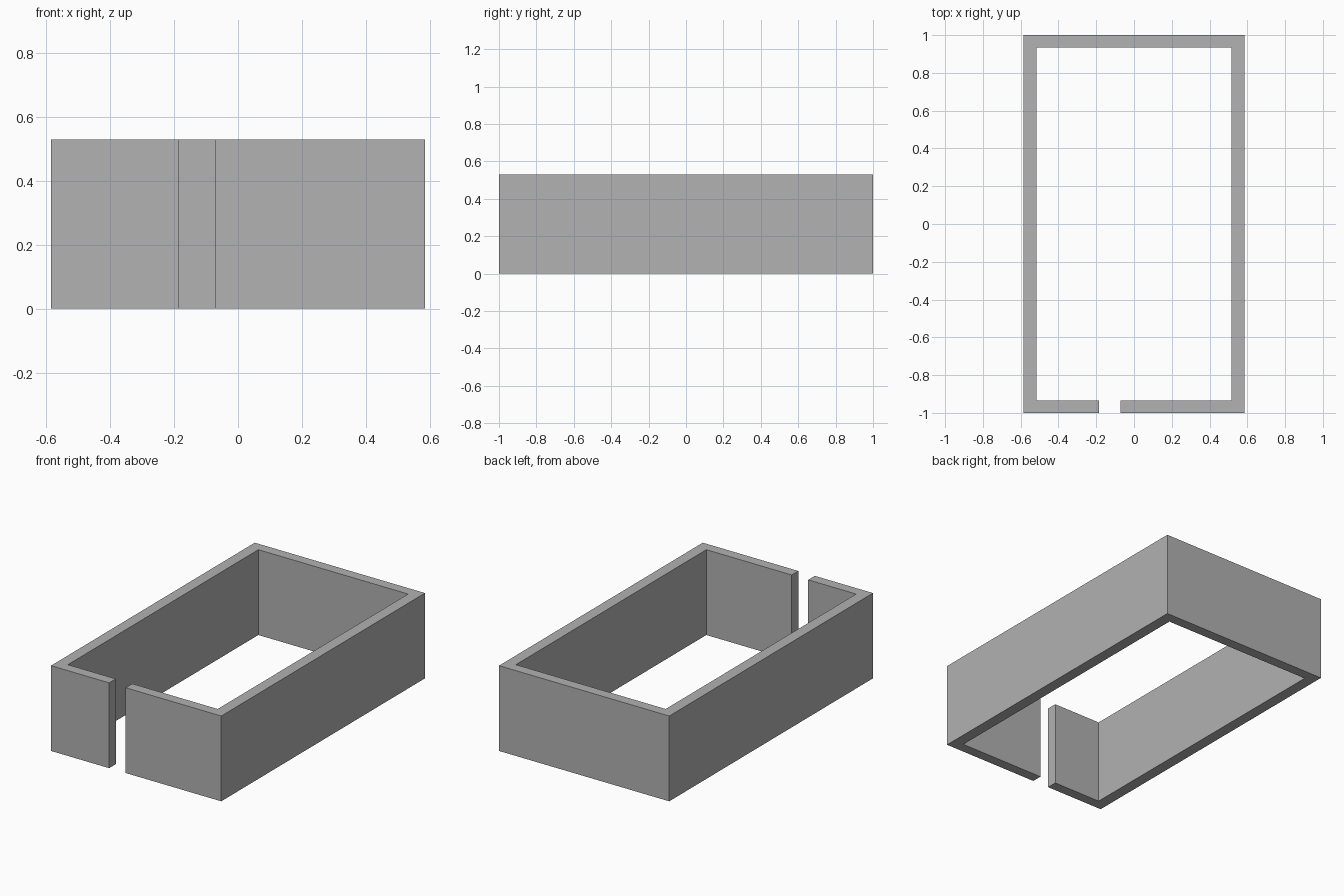
import bpy
import bmesh

cube = bpy.data.objects.get("Cube")
if cube:
    bpy.data.objects.remove(cube, do_unlink=True)

# Overall dimensions
HALF_X, HALF_Y, HEIGHT = 0.585, 1.0, 0.53
INNER_X, INNER_Y = 0.515, 0.935
GAP_LEFT, GAP_RIGHT = -0.185, -0.072

# Plain grey
grey = bpy.data.materials.new("wall_grey")
grey.use_nodes = True
colour = (0.445, 0.445, 0.445, 1)
grey.diffuse_color = colour
grey.node_tree.nodes["Principled BSDF"].inputs["Base Color"].default_value = colour

# Floor plan of the wall, running around from one side of the gap to the other
outer = [(GAP_RIGHT, -HALF_Y), (HALF_X, -HALF_Y), (HALF_X, HALF_Y),
         (-HALF_X, HALF_Y), (-HALF_X, -HALF_Y), (GAP_LEFT, -HALF_Y)]
inner = [(GAP_RIGHT, -INNER_Y), (INNER_X, -INNER_Y), (INNER_X, INNER_Y),
         (-INNER_X, INNER_Y), (-INNER_X, -INNER_Y), (GAP_LEFT, -INNER_Y)]

# Extrude the plan upwards into one continuous wall
bm = bmesh.new()
plan = bm.faces.new([bm.verts.new((x, y, 0)) for x, y in outer + inner[::-1]])
top = bmesh.ops.extrude_face_region(bm, geom=[plan], use_keep_orig=True)["geom"]
bmesh.ops.translate(bm, vec=(0, 0, HEIGHT),
                    verts=[v for v in top if isinstance(v, bmesh.types.BMVert)])
bmesh.ops.recalc_face_normals(bm, faces=bm.faces)

mesh = bpy.data.meshes.new("perimeter_wall")
bm.to_mesh(mesh)
bm.free()
mesh.materials.append(grey)
wall = bpy.data.objects.new("perimeter_wall", mesh)
bpy.context.collection.objects.link(wall)
